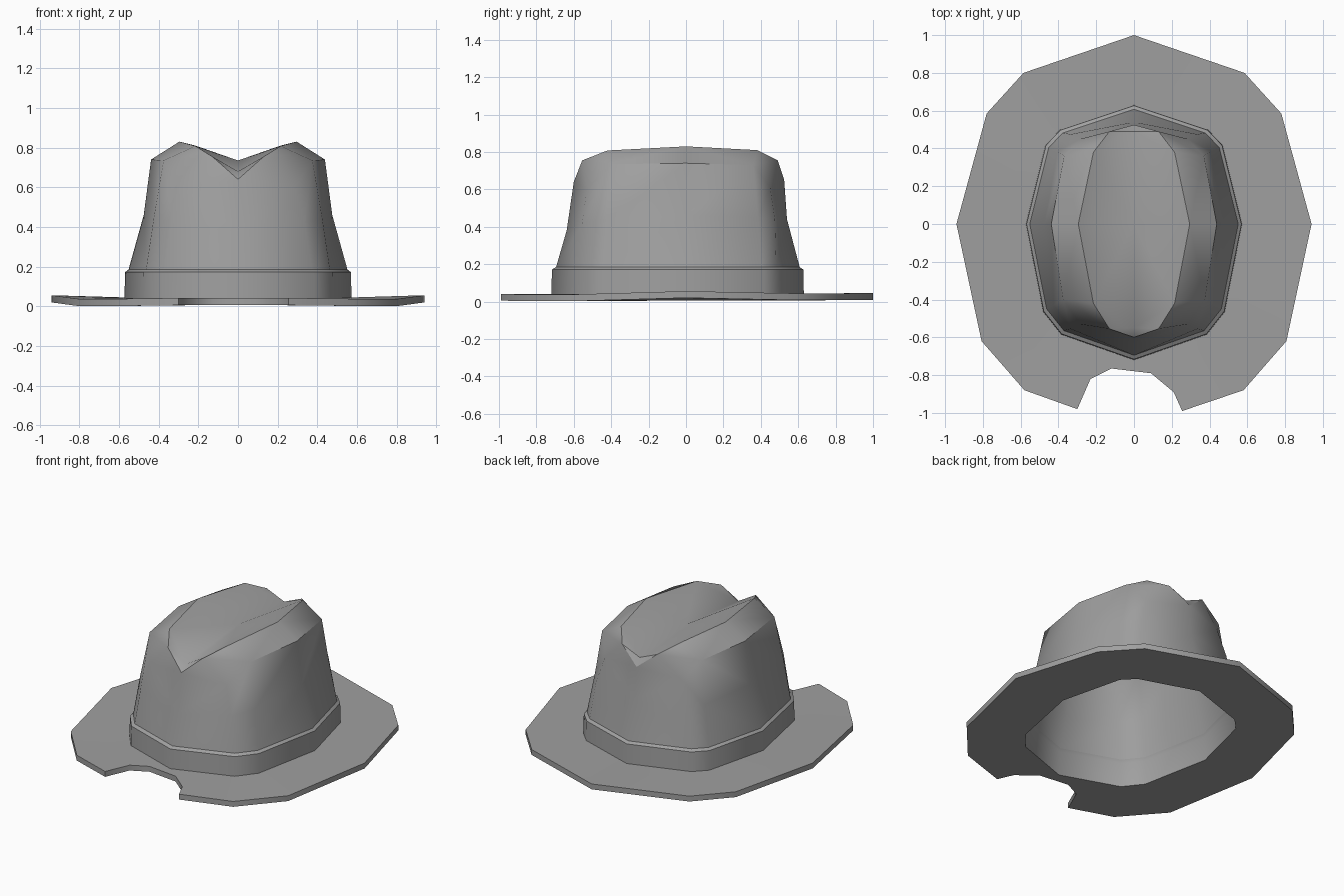
import bpy, bmesh, math
from mathutils import Vector

cube = bpy.data.objects.get("Cube")
if cube:
    bpy.data.objects.remove(cube, do_unlink=True)

felt = bpy.data.materials.new("grey_felt")
felt.use_nodes = True
GREY = (0.35, 0.35, 0.35, 1)
felt.diffuse_color = GREY
felt.node_tree.nodes["Principled BSDF"].inputs["Base Color"].default_value = GREY


def finish(bm, name, angle):
    bmesh.ops.recalc_face_normals(bm, faces=bm.faces)
    mesh = bpy.data.meshes.new(name)
    bm.to_mesh(mesh)
    bm.free()
    obj = bpy.data.objects.new(name, mesh)
    bpy.context.collection.objects.link(obj)
    mesh.materials.append(felt)
    bpy.ops.object.select_all(action='DESELECT')
    obj.select_set(True)
    bpy.context.view_layer.objects.active = obj
    bpy.ops.object.shade_smooth_by_angle(angle=math.radians(angle))
    return obj


# Half outline of the head opening, front centre to back centre
HEAD = [(0, -.72), (.385, -.585), (.48, -.465), (.572, 0),
        (.468, .42), (.39, .50), (0, .63)]


def mirrored(half):
    return half + [(-x, *rest) for x, *rest in half[-2:0:-1]]


def head_ring(bm, scale, z):
    return [bm.verts.new((x * scale, y * scale, z)) for x, y in mirrored(HEAD)]


# Brim and band: one closed strip swept round the head opening
bm = bmesh.new()
edge_half = [(.58, -.88, .002), (.807, -.62, .002), (.94, 0, .02),
             (.78, .585, .008), (.585, .80, .008), (0, 1, .01)]
edge = edge_half + [(-x, y, z) for x, y, z in edge_half[-2::-1]]
bite = [(-.30, -.98), (-.23, -.82), (-.12, -.765),
        (.09, -.79), (.21, -.89), (.255, -.99)]
edge += [(x, y, .006) for x, y in bite]
low_edge = [bm.verts.new(p) for p in edge]
top_edge = [bm.verts.new((x, y, z + .036)) for x, y, z in edge]
n = len(edge)
for i in range(n):
    j = (i + 1) % n
    bm.faces.new((low_edge[i], low_edge[j], top_edge[j], top_edge[i]))

rings = [head_ring(bm, s, z) for s, z in
         [(.985, .006), (.975, .165), (.962, .186), (.995, .172), (1, .042)]]
for a, b in zip(rings, rings[1:]):
    for i in range(12):
        j = (i + 1) % 12
        bm.faces.new((a[i], a[j], b[j], b[i]))
for ring, rim in ((rings[0], low_edge), (rings[-1], top_edge)):
    for i in range(1, 11):
        bm.faces.new((ring[i], ring[i + 1], rim[i], rim[i - 1]))
    # Front sectors wrap round the torn notch
    bm.faces.new([ring[11], ring[0]] + rim[13:9:-1])
    bm.faces.new([ring[0], ring[1], rim[0]] + rim[:12:-1])
bmesh.ops.triangulate(bm, faces=[f for f in bm.faces if len(f.verts) > 4])
brim = finish(bm, "brim_and_band", 45)

# Brim flows softly into the band
data = brim.data
sharp = data.attributes.get("sharp_edge")
if sharp:
    for e in data.edges:
        ends = [data.vertices[v].co for v in e.vertices]
        if all(abs(p.z - .042) < 1e-4 and abs(p.x) < .58 and -.73 < p.y < .64
               for p in ends):
            sharp.data[e.index].value = False

# Crown: right half, then mirrored
bm = bmesh.new()


def row(points):
    return [bm.verts.new(p) for p in points]


foot = row([(x * .965, y * .965, .184) for x, y in HEAD])
waist = row([(0, -.638, .38), (.335, -.555, .42), (.425, -.43, .44),
             (.475, 0, .46), (.405, .385, .45), (.335, .475, .44), (0, .54, .44)])
rim = row([(0, -.60, .64), (.285, -.53, .60), (.375, -.40, .735),
           (.438, 0, .74), (.37, .36, .73), (.285, .45, .61), (0, .525, .65)])
crest = row([(.13, -.555, .755), (.215, -.42, .808), (.295, 0, .83),
             (.215, .38, .81), (.13, .49, .755)])
valley = row([(0, -.55, .68), (0, 0, .735), (0, .49, .70)])

for i in range(6):
    bm.faces.new((foot[i], foot[i + 1], waist[i + 1], waist[i]))
for i in range(1, 5):
    bm.faces.new((waist[i], waist[i + 1], rim[i + 1], rim[i]))
for c, f1, f2, k1, k2, v in ((0, 1, 2, 0, 1, 0), (6, 5, 4, 4, 3, 2)):
    # Front or back wall, pinched corner, shoulder and crease end
    bm.faces.new((waist[c], waist[f1], rim[f1], rim[c]))
    bm.faces.new((rim[c], rim[f1], crest[k1]))
    bm.faces.new((rim[f1], rim[f2], crest[k1]))
    bm.faces.new((rim[f2], crest[k2], crest[k1]))
    bm.faces.new((rim[c], crest[k1], valley[v]))
    bm.faces.new((crest[k1], crest[k2], valley[v]))
    # Top slope and centre crease
    bm.faces.new((rim[f2], rim[3], crest[2], crest[k2]))
    bm.faces.new((crest[k2], crest[2], valley[1], valley[v]))
crown = finish(bm, "crown", 38)
if sum((p.center.dot(p.normal) for p in crown.data.polygons if p.center.z < .6)) < 0:
    crown.data.flip_normals()
mirror = crown.modifiers.new("mirror", 'MIRROR')
mirror.use_clip = True
mirror.merge_threshold = .001
